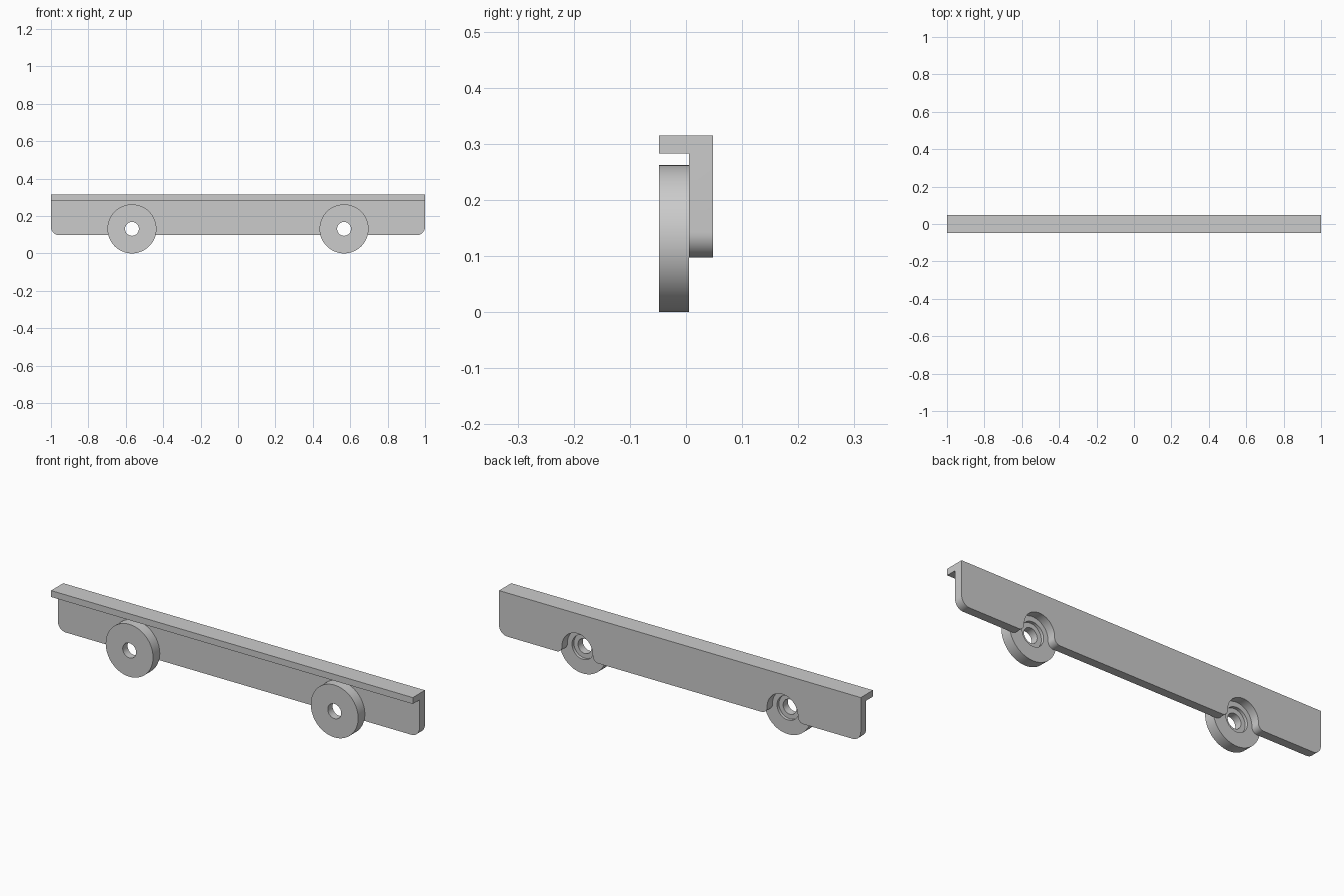
import bpy, bmesh, math
from mathutils import Matrix, Vector

cube = bpy.data.objects.get("Cube")
if cube:
    bpy.data.objects.remove(cube, do_unlink=True)

FRONT, MID, BACK = -0.048, 0.005, 0.048    # depth planes
BOTTOM, LIP, TOP = 0.097, 0.283, 0.315     # rail heights
WHEEL_X, WHEEL_R = 0.567, 0.131
CORNER, NOTCH, ROUND = 0.045, 0.085, 0.03  # radii

grey = bpy.data.materials.new("plain grey")
grey.use_nodes = True
colour = (0.6, 0.6, 0.6, 1)
grey.diffuse_color = colour
grey.node_tree.nodes["Principled BSDF"].inputs["Base Color"].default_value = colour


def finish(bm, name):
    bmesh.ops.recalc_face_normals(bm, faces=bm.faces)
    mesh = bpy.data.meshes.new(name)
    bm.to_mesh(mesh)
    bm.free()
    mesh.materials.append(grey)
    obj = bpy.data.objects.new(name, mesh)
    bpy.context.collection.objects.link(obj)
    bpy.ops.object.select_all(action="DESELECT")
    obj.select_set(True)
    bpy.context.view_layer.objects.active = obj
    bpy.ops.object.shade_smooth_by_angle(angle=math.radians(30))
    return obj


def arc(cx, cz, r, start, end, steps):
    angles = [start + (end - start) * i / steps for i in range(steps + 1)]
    return [(cx + r * math.cos(a), cz + r * math.sin(a)) for a in angles]


# Rail outline, right half from the middle outward
round_z = BOTTOM + ROUND
round_dx = math.sqrt((NOTCH + ROUND) ** 2 - (round_z - WHEEL_R) ** 2)
tilt = math.atan2(round_z - WHEEL_R, round_dx)
half = arc(WHEEL_X - round_dx, round_z, ROUND, -math.pi / 2, -tilt, 10)
half += arc(WHEEL_X, WHEEL_R, NOTCH, math.pi - tilt, tilt, 32)[1:-1]
half += arc(WHEEL_X + round_dx, round_z, ROUND, math.pi + tilt, 1.5 * math.pi, 10)
half += arc(1 - CORNER, BOTTOM + CORNER, CORNER, -math.pi / 2, 0, 10)
half += [(1, LIP), (1, TOP)]
outline = half + [(-x, z) for x, z in reversed(half)]

# Rail plate, then the lip pulled forward from its top strip
bm = bmesh.new()
face = bm.faces.new([bm.verts.new((x, MID, z)) for x, z in outline])
ends = [v for v in face.verts if abs(v.co.z - LIP) < 1e-5]
bmesh.utils.face_split(face, ends[0], ends[1])
solid = bmesh.ops.extrude_face_region(bm, geom=bm.faces[:], use_keep_orig=True)
moved = [v for v in solid["geom"] if isinstance(v, bmesh.types.BMVert)]
bmesh.ops.translate(bm, verts=moved, vec=(0, BACK - MID, 0))
strip = [f for f in bm.faces if all(abs(v.co.y - MID) < 1e-5 and v.co.z > LIP - 1e-5
                                    for v in f.verts)]
lip = bmesh.ops.extrude_face_region(bm, geom=strip)
moved = [v for v in lip["geom"] if isinstance(v, bmesh.types.BMVert)]
bmesh.ops.translate(bm, verts=moved, vec=(0, FRONT - MID, 0))
leftover = [f for f in strip if f.is_valid]
if leftover:
    bmesh.ops.delete(bm, geom=leftover, context="FACES_ONLY")
bmesh.ops.dissolve_limit(bm, angle_limit=0.01, verts=bm.verts, edges=bm.edges)
finish(bm, "rail")

# Wheels: closed ring section with a shallow recess behind, turned about y
BORE, RECESS, FLOOR = 0.037, 0.06, MID - 0.015
section = [(BORE, FRONT), (WHEEL_R, FRONT), (WHEEL_R, MID),
           (RECESS, MID), (RECESS, FLOOR), (BORE, FLOOR)]
for side, x in (("left", WHEEL_X), ("right", -WHEEL_X)):
    bm = bmesh.new()
    ring = [bm.verts.new((r, y, 0)) for r, y in section]
    edges = [bm.edges.new((ring[i - 1], ring[i])) for i in range(len(ring))]
    bmesh.ops.spin(bm, geom=ring + edges, cent=(0, 0, 0), axis=(0, 1, 0),
                   angle=math.tau, steps=64, use_merge=True)
    bmesh.ops.remove_doubles(bm, verts=bm.verts, dist=1e-5)
    bmesh.ops.transform(bm, matrix=Matrix.Translation(Vector((x, 0, WHEEL_R))),
                        verts=bm.verts)
    finish(bm, side + "_wheel")
